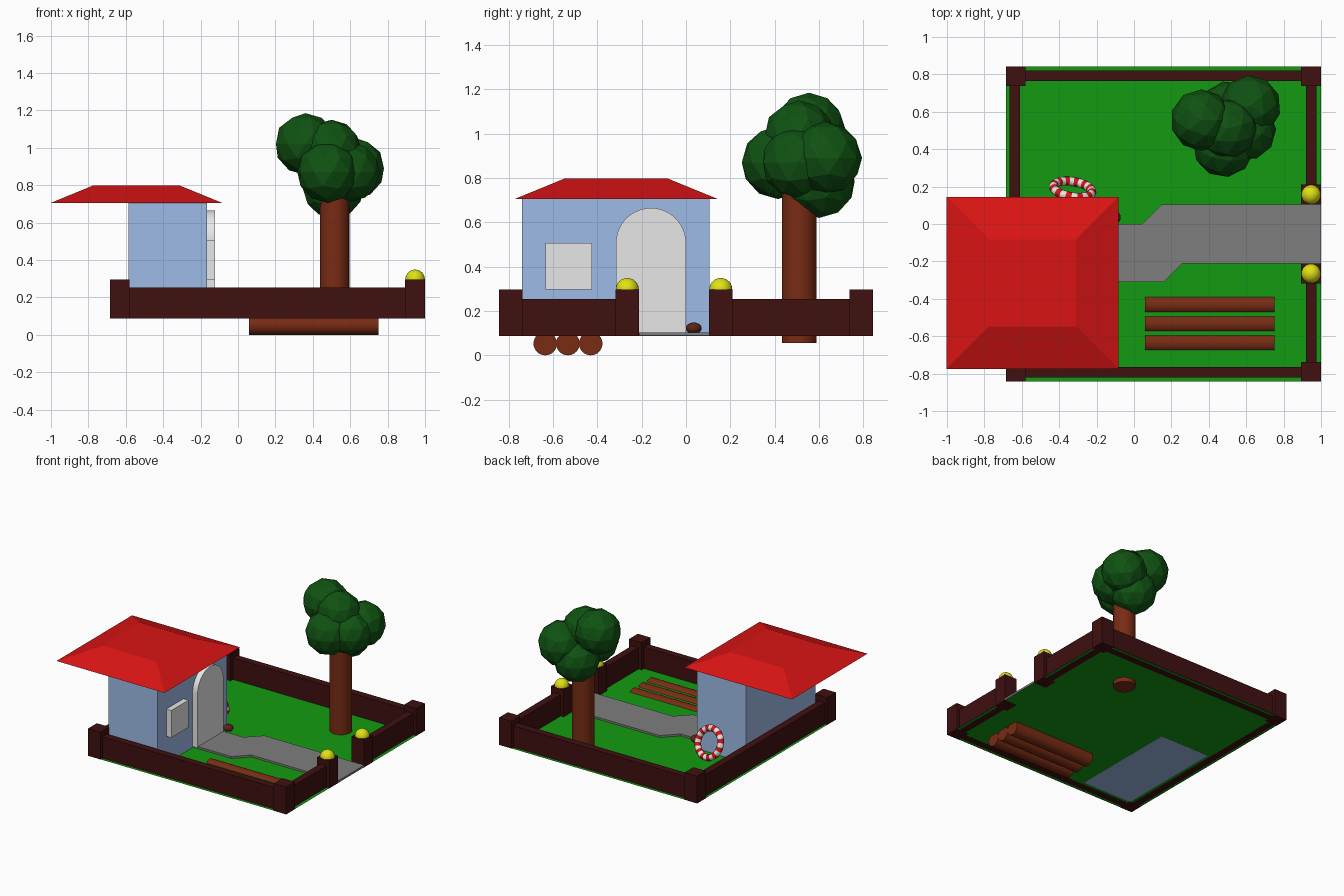
import bpy, bmesh, math
from mathutils import Vector, Matrix

if "Cube" in bpy.data.objects:
    bpy.data.objects.remove(bpy.data.objects["Cube"])


def mat(name, r, g, b):
    m = bpy.data.materials.new(name)
    m.diffuse_color = (r, g, b, 1)
    m.use_nodes = True
    m.node_tree.nodes["Principled BSDF"].inputs["Base Color"].default_value = m.diffuse_color
    return m


GRASS = mat("grass green", .007, .33, .006)
STONE = mat("path grey", .21, .21, .21)
RED = mat("red", .7, .007, .007)
BLUE = mat("wall blue", .35, .51, .82)
WHITE = mat("white", .8, .8, .8)
FENCE = mat("fence dark brown", .05, .005, .005)
BARK = mat("bark brown", .19, .025, .007)
LEAF = mat("leaf green", .005, .085, .006)
YELLOW = mat("lamp yellow", .75, .75, .008)
EARTH = mat("dark earth brown", .1, .018, .01)

FLOOR = .088


def finish(bm, name, *mats, smooth=False):
    bmesh.ops.recalc_face_normals(bm, faces=bm.faces[:])
    me = bpy.data.meshes.new(name)
    bm.to_mesh(me)
    bm.free()
    for m in mats:
        me.materials.append(m)
    ob = bpy.data.objects.new(name, me)
    bpy.context.collection.objects.link(ob)
    if smooth:
        bpy.ops.object.select_all(action='DESELECT')
        ob.select_set(True)
        bpy.context.view_layer.objects.active = ob
        bpy.ops.object.shade_smooth_by_angle()
    return ob


def box(name, x0, x1, y0, y1, z0, z1, m):
    bm = bmesh.new()
    mx = (Matrix.Translation(((x0 + x1) / 2, (y0 + y1) / 2, (z0 + z1) / 2))
          @ Matrix.Diagonal((x1 - x0, y1 - y0, z1 - z0, 1)))
    bmesh.ops.create_cube(bm, size=1, matrix=mx)
    return finish(bm, name, m)


def prism(name, pts, offset, m):
    """Extrude a flat 3D outline along an offset vector."""
    bm = bmesh.new()
    f = bm.faces.new([bm.verts.new(p) for p in pts])
    ext = bmesh.ops.extrude_face_region(bm, geom=[f], use_keep_orig=True)
    bmesh.ops.translate(bm, vec=offset,
                        verts=[v for v in ext["geom"] if isinstance(v, bmesh.types.BMVert)])
    return finish(bm, name, m, smooth=True)


def cylinder(name, centre, r, length, axis, m):
    bm = bmesh.new()
    rot = Vector((0, 0, 1)).rotation_difference(Vector(axis)).to_matrix().to_4x4()
    bmesh.ops.create_cone(bm, cap_ends=True, segments=32, radius1=r, radius2=r,
                          depth=length, matrix=Matrix.Translation(centre) @ rot)
    return finish(bm, name, m, smooth=True)


def ball(name, centre, size, m):
    bm = bmesh.new()
    bmesh.ops.create_uvsphere(bm, u_segments=24, v_segments=12, radius=1,
                              matrix=Matrix.Translation(centre) @ Matrix.Diagonal((*size, 1)))
    return finish(bm, name, m, smooth=True)


# Lawn: one thin sheet
bm = bmesh.new()
bm.faces.new([bm.verts.new(p) for p in ((-.685, -.843, FLOOR), (1, -.843, FLOOR),
                                        (1, .843, FLOOR), (-.685, .843, FLOOR))])
finish(bm, "lawn", GRASS)

# Fence walls, corner posts and gate posts
ZB = FLOOR - .001
for s, side in ((-1, "front"), (1, "back")):
    ya, yb = sorted((s * .765, s * .82))
    box(side + "_fence", -.63, .95, ya, yb, ZB, .253, FENCE)
    for x, end in ((-.632, "left"), (.947, "right")):
        box(f"{side}_{end}_post", x - .053, x + .053, s * .79 - .053, s * .79 + .053,
            ZB, .297, FENCE)
box("left_fence", -.665, -.61, -.79, .79, ZB, .253, FENCE)
for y, end, side in ((-.265, -.79, "front"), (.157, .79, "back")):
    ya, yb = sorted((y, end))
    box(side + "_gate_fence", .92, .975, ya, yb, ZB, .253, FENCE)
    box(side + "_gate_post", .894, 1, y - .053, y + .053, ZB, .297, FENCE)
    ball(side + "_gate_lamp", (.947, y, .297), (.052, .052, .052), YELLOW)

# Path with a kink
prism("path", [(x, y, FLOOR + .001) for x, y in (
    (1, -.21), (1, .105), (.15, .105), (.045, 0), (-.17, 0),
    (-.17, -.31), (.16, -.31), (.26, -.21))], (0, 0, .015), STONE)

# House walls
box("house_walls", -.585, -.165, -.74, .105, ZB, .712, BLUE)

# Roof: truncated pyramid
bm = bmesh.new()
res = bmesh.ops.create_cube(bm, size=1)
for v in bm.verts:
    half, z = (.232, .798) if v.co.z > 0 else (.459, .705)
    v.co = (-.543 + math.copysign(half, v.co.x), -.315 + math.copysign(half, v.co.y), z)
finish(bm, "roof", RED)

# Arched door and window
arch = [(-.17, -.316, .1), (-.17, 0, .1)]
arch += [(-.17, -.158 + .158 * math.cos(math.pi * i / 24),
          .507 + .158 * math.sin(math.pi * i / 24)) for i in range(25)]
prism("door", arch, (.047, 0, 0), WHITE)
box("window", -.17, -.123, -.635, -.425, .297, .506, WHITE)

# Small round lump on the doorstep
ball("doorstep_stone", (-.107, .035, .122), (.036, .036, .026), EARTH)

# Striped life ring leaning on the back wall
bm = bmesh.new()
R, r, N, K = .104, .024, 48, 12
rings = []
for i in range(N):
    a = 2 * math.pi * i / N
    rings.append([bm.verts.new(((R + r * math.cos(b)) * math.cos(a), r * math.sin(b),
                                (R + r * math.cos(b)) * math.sin(a)))
                  for b in (2 * math.pi * j / K for j in range(K))])
for i in range(N):
    p, q = rings[i], rings[(i + 1) % N]
    for j in range(K):
        f = bm.faces.new((p[j], p[(j + 1) % K], q[(j + 1) % K], q[j]))
        f.material_index = (i // 2) % 2
bmesh.ops.transform(bm, verts=bm.verts[:], matrix=(
    Matrix.Translation((-.328, .186, .207)) @ Matrix.Rotation(math.radians(-9), 4, 'Z')
    @ Matrix.Rotation(math.radians(23), 4, 'X')))
finish(bm, "life_ring", RED, WHITE, smooth=True)

# Logs sunk in the lawn
for i, y in enumerate((-.635, -.533, -.43)):
    cylinder(f"log_{i + 1}", (.405, y, .053), .053, .69, (1, 0, 0), BARK)

# Tree: round trunk and faceted crown clumps
cylinder("tree_trunk", (.517, .511, .405), .078, .7, (0, 0, 1), BARK)
clumps = (((.36, .555, 1.02), .165), ((.62, .63, .89), .165), ((.48, .415, .87), .165),
          ((.51, .6, .785), .165), ((.5, .51, .99), .16), ((.6, .5, .87), .16))
for i, (c, rad) in enumerate(clumps):
    bm = bmesh.new()
    bmesh.ops.create_icosphere(bm, subdivisions=2, radius=rad, matrix=(
        Matrix.Translation(c) @ Matrix.Rotation(i * .7, 4, 'Z')))
    finish(bm, f"leaf_clump_{i + 1}", LEAF)
